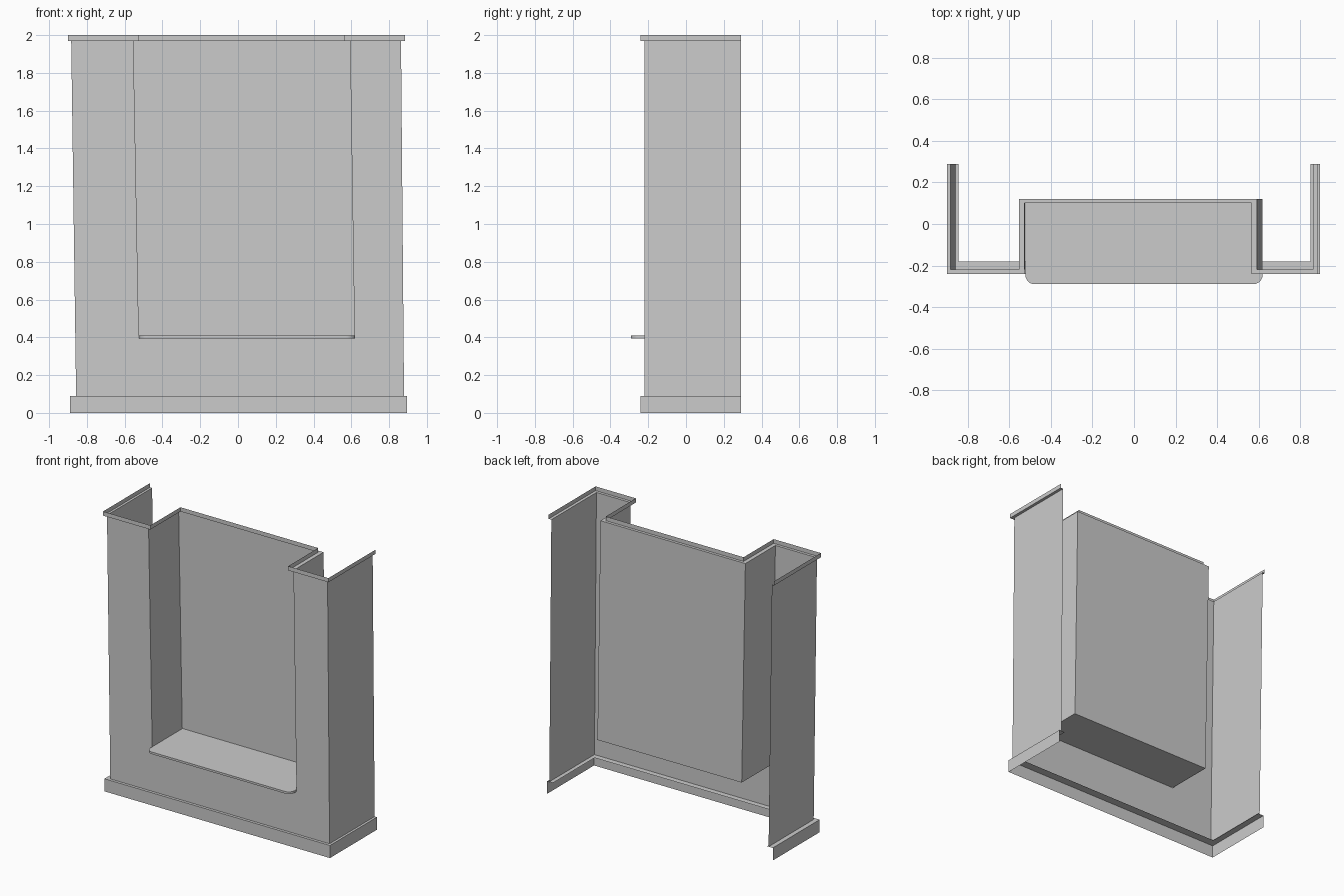
import bpy, bmesh, math

if "Cube" in bpy.data.objects:
    bpy.data.objects.remove(bpy.data.objects["Cube"])

Z_BASE, Z_SILL, Z_CORNICE, Z_TOP = 0.09, 0.395, 1.97, 2.0
BACK, FRONT, NICHE = 0.29, -0.22, 0.12


def make_object(name, faces):
    """Build a sheet object from a list of faces given as point lists."""
    bm = bmesh.new()
    for pts in faces:
        bm.faces.new([bm.verts.new(p) for p in pts])
    bmesh.ops.remove_doubles(bm, verts=bm.verts, dist=1e-4)
    mesh = bpy.data.meshes.new(name)
    bm.to_mesh(mesh)
    bm.free()
    obj = bpy.data.objects.new(name, mesh)
    bpy.context.collection.objects.link(obj)
    return obj


def at(path, z):
    return [(x, y, z) for x, y in path]


def ribbon(lower, upper):
    """Quads joining two point rows."""
    return [[lower[i], lower[i + 1], upper[i + 1], upper[i]]
            for i in range(len(lower) - 1)]


def recess_path(x0, x1, x2, x3, front, niche):
    """Plan outline running round the wings and into the niche."""
    return [(x0, BACK), (x0, front), (x1, front), (x1, niche),
            (x2, niche), (x2, front), (x3, front), (x3, BACK)]


def wing_path(x0, x1, front):
    return [(x0, BACK), (x0, front), (x1, front), (x1, BACK)]


# Wall shell, leaning slightly to the left as it rises
top = at(recess_path(-0.883, -0.554, 0.593, 0.863, FRONT, NICHE), Z_CORNICE)
low = at(wing_path(-0.857, 0.879, FRONT), Z_BASE)
niche_low = at([(-0.525, FRONT), (-0.525, NICHE), (0.617, NICHE), (0.617, FRONT)], Z_SILL)
faces = [[low[0], low[1], top[1], top[0]],
         [low[2], low[3], top[7], top[6]],
         [low[1], niche_low[0], top[2], top[1]],
         [low[1], low[2], niche_low[3], niche_low[0]],
         [low[2], top[6], top[5], niche_low[3]]]
make_object("wall", faces)
make_object("niche_lining", ribbon(niche_low, top[2:6]))

# Cornice: ledge out from the wall, then an upright edge
rim = recess_path(-0.90, -0.526, 0.565, 0.884, -0.24, 0.10)
make_object("cornice", ribbon(top, at(rim, Z_CORNICE))
            + ribbon(at(rim, Z_CORNICE), at(rim, Z_TOP)))

# Plinth: upright skirting with a flat ledge on top
skirt = wing_path(-0.89, 0.896, -0.24)
inner = wing_path(-0.845, 0.85, -0.18)
make_object("plinth", ribbon(at(skirt, 0), at(skirt, Z_BASE))
            + ribbon(at(skirt, Z_BASE), at(inner, Z_BASE)))

# Sill: flat slab with rounded front corners
r, x0, x1, y0 = 0.045, -0.523, 0.619, -0.29
plan = [(x1, NICHE), (x0, NICHE)]
for cx, start in ((x0 + r, 180), (x1 - r, 270)):
    for i in range(7):
        a = math.radians(start + i * 15)
        plan.append((cx + r * math.cos(a), y0 + r + r * math.sin(a)))
loop = plan + plan[:1]
make_object("sill", [at(plan, 0.41), at(plan[::-1], Z_SILL)]
            + ribbon(at(loop, Z_SILL), at(loop, 0.41)))
